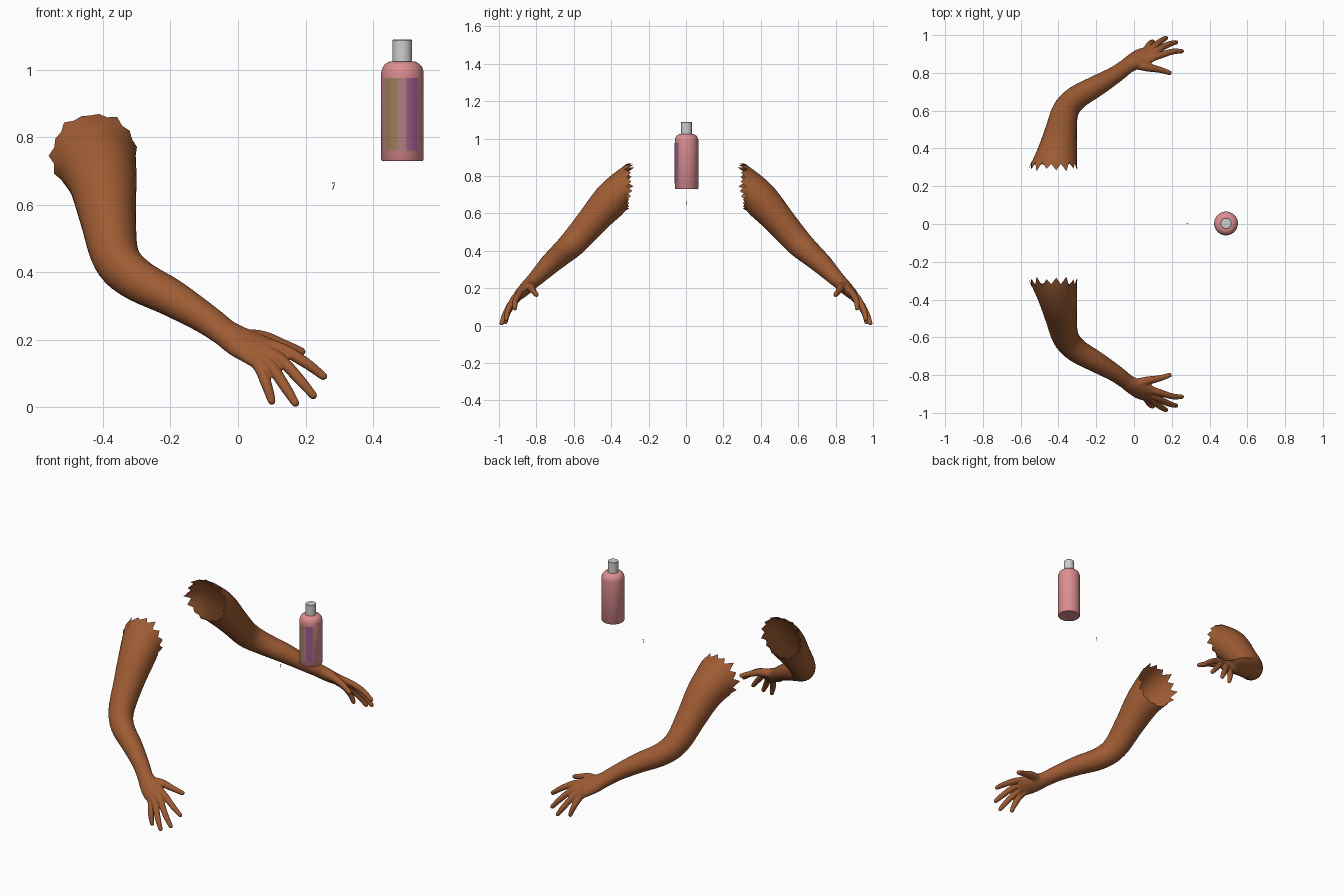
import bpy, bmesh, math, random
from mathutils import Vector

random.seed(4)
cube = bpy.data.objects.get("Cube")
if cube:
    bpy.data.objects.remove(cube)


def material(name, rgb):
    m = bpy.data.materials.new(name)
    m.use_nodes = True
    m.diffuse_color = (*rgb, 1)
    bsdf = m.node_tree.nodes["Principled BSDF"]
    bsdf.inputs["Base Color"].default_value = (*rgb, 1)
    bsdf.inputs["Roughness"].default_value = 0.6
    return m


SKIN = material("brown skin", (0.34, 0.105, 0.033))
PINK = material("pink plastic", (0.72, 0.27, 0.28))
GREY = material("light grey cap", (0.62, 0.62, 0.62))
BLACK = material("black wire", (0.02, 0.02, 0.02))
MAUVE = material("mauve label", (0.43, 0.21, 0.22))
OLIVE = material("olive label", (0.33, 0.21, 0.10))
PURPLE = material("purple label", (0.35, 0.10, 0.27))


def make_object(name, bm, mats, smooth_angle=40):
    mesh = bpy.data.meshes.new(name)
    bm.to_mesh(mesh)
    bm.free()
    ob = bpy.data.objects.new(name, mesh)
    bpy.context.collection.objects.link(ob)
    for m in mats:
        mesh.materials.append(m)
    bpy.ops.object.select_all(action="DESELECT")
    ob.select_set(True)
    bpy.context.view_layer.objects.active = ob
    bpy.ops.object.shade_smooth_by_angle(angle=math.radians(smooth_angle))
    return ob


def spline(rows, steps):
    """Smooth Catmull-Rom interpolation of rows of numbers."""
    pts = [Vector(r) for r in rows]
    pts = [pts[0] * 2 - pts[1]] + pts + [pts[-1] * 2 - pts[-2]]
    out = []
    for a, b, c, d in zip(pts, pts[1:], pts[2:], pts[3:]):
        for i in range(steps):
            t = i / steps
            out.append((b * 2 + (c - a) * t + (a * 2 - b * 5 + c * 4 - d) * t ** 2
                        + (b * 3 - a - c * 3 + d) * t ** 3) / 2)
    return out + [pts[-2]]


def loft(bm, rows, sides, steps=4, start_normal=None, caps=True):
    """Tube through rows of (x, y, z, half width, half thickness)."""
    path = spline(rows, steps)
    centres = [Vector(p[:3]) for p in path]
    rings = []
    for i, p in enumerate(path):
        t = (centres[min(i + 1, len(path) - 1)] - centres[max(i - 1, 0)]).normalized()
        if start_normal:
            k = max(0, 1 - i / (steps * 1.5))
            t = t.lerp(Vector(start_normal), k).normalized()
        u = Vector((1, 0, 0))
        u = (u - t * u.dot(t)).normalized()
        v = t.cross(u)
        angles = [2 * math.pi * j / sides for j in range(sides)]
        rings.append([bm.verts.new(centres[i] + u * p[3] * math.cos(a) + v * p[4] * math.sin(a))
                      for a in angles])
    for r, s in zip(rings, rings[1:]):
        for j in range(sides):
            k = (j + 1) % sides
            bm.faces.new((r[j], r[k], s[k], s[j]))
    if caps:
        bm.faces.new(rings[0][::-1])
        bm.faces.new(rings[-1])
    return rings


def mirror_front_to_back(ob):
    m = ob.modifiers.new("other side", "MIRROR")
    m.use_axis = (False, True, False)
    m.use_mirror_merge = False


# Arms: hollow sleeve of skin with a torn rim at the shoulder
bm = bmesh.new()
rings = loft(bm, [
    (-0.425, -0.315, 0.745, 0.122, 0.12),
    (-0.402, -0.40, 0.672, 0.102, 0.10),
    (-0.385, -0.50, 0.56, 0.083, 0.083),
    (-0.362, -0.60, 0.445, 0.070, 0.073),
    (-0.305, -0.668, 0.382, 0.064, 0.063),
    (-0.20, -0.73, 0.326, 0.056, 0.055),
    (-0.10, -0.79, 0.265, 0.046, 0.044),
    (-0.035, -0.838, 0.218, 0.043, 0.036),
], 30, 5, (0, -1, 0), caps=False)
rim = rings[0]
centre = sum((v.co for v in rim), Vector()) / len(rim)
for j, v in enumerate(rim):
    out = (v.co - centre).normalized()
    size = 0.35 if out.z < -0.5 else 1
    if j % 2:
        v.co += size * (Vector((0, random.uniform(0.02, 0.04), 0)) + out * random.uniform(0, 0.016))
    else:
        v.co.y -= size * random.uniform(0, 0.015)
bmesh.ops.recalc_face_normals(bm, faces=bm.faces)
mirror_front_to_back(make_object("arms", bm, [SKIN], 80))

# Hands: palm and five fingers fused into one surface
bm = bmesh.new()
loft(bm, [
    (-0.075, -0.808, 0.246, 0.040, 0.034),
    (-0.03, -0.841, 0.215, 0.045, 0.037),
    (0.015, -0.868, 0.188, 0.055, 0.033),
    (0.06, -0.89, 0.167, 0.060, 0.027),
    (0.105, -0.908, 0.145, 0.054, 0.020),
], 20)
fingers = [
    [(0.0, -0.85, 0.205), (0.07, -0.83, 0.205), (0.135, -0.817, 0.185), (0.188, -0.80, 0.165)],
    [(0.06, -0.87, 0.19), (0.13, -0.89, 0.172), (0.20, -0.912, 0.132), (0.253, -0.915, 0.092)],
    [(0.05, -0.885, 0.175), (0.12, -0.918, 0.146), (0.18, -0.95, 0.085), (0.223, -0.962, 0.035)],
    [(0.04, -0.89, 0.165), (0.095, -0.93, 0.125), (0.14, -0.967, 0.06), (0.17, -0.985, 0.012)],
    [(0.02, -0.885, 0.165), (0.062, -0.922, 0.122), (0.085, -0.955, 0.066), (0.10, -0.965, 0.019)],
]
for n, joints in enumerate(fingers):
    sizes = (0.028, 0.023, 0.017, 0.013) if n == 0 else (0.021, 0.0185, 0.0165, 0.0125)
    loft(bm, [(*p, r, r) for p, r in zip(joints, sizes)], 12)
    bmesh.ops.create_icosphere(bm, subdivisions=2, radius=sizes[-1])
    bmesh.ops.translate(bm, verts=bm.verts[-42:], vec=joints[-1])
bmesh.ops.recalc_face_normals(bm, faces=bm.faces)
hands = make_object("hands", bm, [SKIN], 80)
fuse = hands.modifiers.new("fuse", "REMESH")
fuse.mode = "VOXEL"
fuse.voxel_size = 0.004
fuse.use_smooth_shade = True
soft = hands.modifiers.new("soften", "SMOOTH")
soft.factor = 0.5
soft.iterations = 8
mirror_front_to_back(hands)


# Bottle
BX, BY = 0.487, 0.003


def lathe(name, profile, mat, sides=48):
    bm = bmesh.new()
    rings = []
    for r, z in profile:
        rings.append([bm.verts.new((BX + r * math.cos(2 * math.pi * j / sides),
                                    BY + r * math.sin(2 * math.pi * j / sides), z))
                      for j in range(sides)])
    for r, s in zip(rings, rings[1:]):
        for j in range(sides):
            k = (j + 1) % sides
            bm.faces.new((r[j], r[k], s[k], s[j]))
    bm.faces.new(rings[0][::-1])
    bm.faces.new(rings[-1])
    return make_object(name, bm, [mat])


shoulder = [(0.030 + 0.033 * math.cos(a), 0.988 + 0.037 * math.sin(a))
            for a in [math.pi / 2 * i / 8 for i in range(9)]]
lathe("bottle_body", [(0.060, 0.73), (0.063, 0.734)] + shoulder, PINK)
lathe("bottle_cap", [(0.029, 1.02), (0.029, 1.087), (0.027, 1.089)], GREY)

# Label: thin curved plate with vertical colour bands
bm = bmesh.new()
cols = []
count = 29
for i in range(count + 1):
    a = math.radians(-65 + 116 * i / count)
    x, y = BX + 0.0637 * math.sin(a), BY - 0.0637 * math.cos(a)
    cols.append([bm.verts.new((x, y, z)) for z in (0.76, 0.975)])
for i, (p, q) in enumerate(zip(cols, cols[1:])):
    f = bm.faces.new((p[0], q[0], q[1], p[1]))
    x = f.calc_center_median().x
    f.material_index = 1 if 0.438 < x < 0.471 else 2 if 0.498 < x < 0.53 else 0
make_object("bottle_label", bm, [MAUVE, OLIVE, PURPLE])

# Small bent wire
curve = bpy.data.curves.new("small_hook", "CURVE")
curve.dimensions = "3D"
curve.bevel_depth = 0.0012
path = curve.splines.new("POLY")
points = [(0.279, 0.664), (0.287, 0.665), (0.284, 0.656), (0.280, 0.645)]
path.points.add(len(points) - 1)
for p, (x, z) in zip(path.points, points):
    p.co = (x, 0.004, z, 1)
curve.materials.append(BLACK)
bpy.context.collection.objects.link(bpy.data.objects.new("small_hook", curve))
